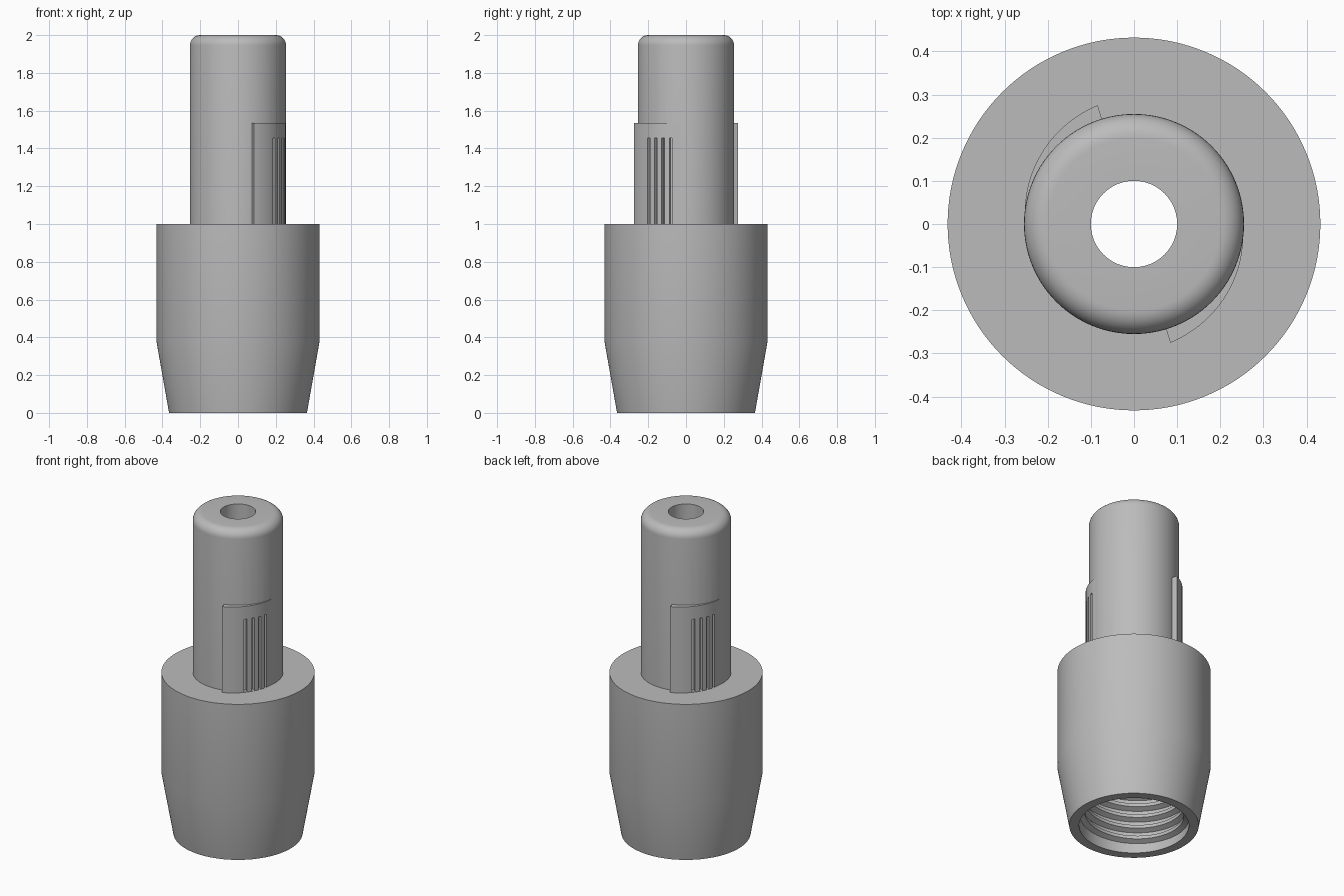
import bpy, bmesh
from math import sin, cos, pi, radians

old = bpy.data.objects.get("Cube")
if old:
    bpy.data.objects.remove(old, do_unlink=True)

grey = bpy.data.materials.new("plain grey")
grey.use_nodes = True
grey.diffuse_color = (0.5, 0.5, 0.5, 1)
grey.node_tree.nodes["Principled BSDF"].inputs["Base Color"].default_value = (0.5, 0.5, 0.5, 1)


def skin(name, sections, closed=False):
    """Bridge equal cross-sections into a closed solid."""
    bm = bmesh.new()
    rings = [[bm.verts.new(p) for p in sec] for sec in sections]
    count, n = len(rings), len(rings[0])
    for i in range(count if closed else count - 1):
        a, b = rings[i], rings[(i + 1) % count]
        for j in range(n):
            k = (j + 1) % n
            bm.faces.new((a[j], b[j], b[k], a[k]))
    if not closed:
        bm.faces.new(rings[0])
        bm.faces.new(rings[-1])
    bmesh.ops.recalc_face_normals(bm, faces=bm.faces)
    mesh = bpy.data.meshes.new(name)
    bm.to_mesh(mesh)
    bm.free()
    obj = bpy.data.objects.new(name, mesh)
    bpy.context.collection.objects.link(obj)
    mesh.materials.append(grey)
    return obj


def polar(r, a, z):
    return (r * cos(a), r * sin(a), z)


def finish(obj):
    """Apply modifiers, then smooth with sharp edges."""
    bpy.ops.object.select_all(action='DESELECT')
    obj.select_set(True)
    bpy.context.view_layer.objects.active = obj
    for m in list(obj.modifiers):
        bpy.ops.object.modifier_apply(modifier=m.name)
    bpy.ops.object.shade_smooth_by_angle(angle=radians(30))


# Turned body: tapered collar, rounded stem, narrow bore and wide socket
SEG = 128
STEM, ROUND, BORE, SOCKET = 0.255, 0.055, 0.10, 0.31
profile = [(0.365, 0), (0.432, 0.38), (0.432, 1.0), (STEM, 1.0)]
for i in range(9):
    t = i * pi / 16
    profile.append((STEM - ROUND + ROUND * cos(t), 2 - ROUND + ROUND * sin(t)))
profile += [(BORE, 2), (BORE, 0.8), (SOCKET, 0.8), (SOCKET, 0)]
body = skin("body", [[polar(r, 2 * pi * i / SEG, z) for r, z in profile]
                     for i in range(SEG)], closed=True)

# Internal screw thread
PITCH, TURNS, STEPS = 0.07, 10, 64
ridge = [(SOCKET + 0.005, -0.026), (0.28, -0.010), (0.28, 0.010), (SOCKET + 0.005, 0.026)]
thread = skin("socket_thread", [[polar(r, 2 * pi * i / STEPS, 0.04 + PITCH * i / STEPS + dz)
                                 for r, dz in ridge] for i in range(TURNS * STEPS + 1)])

# Two opposite ramped vanes that fade into the stem
START, SWEEP, N = radians(-73), radians(65), 24
vanes, cutters = [], []
for side, turn in (("front", 0), ("back", pi)):
    sections = []
    for i in range(N + 1):
        a = START + turn + SWEEP * i / N
        r = 0.288 + (STEM - 0.288) * i / N
        sections.append([polar(0.245, a, 0.99), polar(r, a, 0.99),
                         polar(r, a, 1.535), polar(0.245, a, 1.535)])
    vanes.append(skin(side + "_vane", sections))
    # Grip groove cutters
    for g in range(4):
        c, w = radians(-46 + 9.3 * g) + turn, radians(1.7)
        cutters.append(skin(f"{side}_groove_cutter_{g}", [
            [polar(0.24, a, 1.001), polar(0.32, a, 1.001),
             polar(0.32, a, 1.455), polar(0.24, a, 1.455)] for a in (c - w, c + w)]))

# Cut the grooves through vanes and stem
for obj in [body] + vanes:
    for cutter in cutters:
        m = obj.modifiers.new("groove", 'BOOLEAN')
        m.operation, m.solver, m.object = 'DIFFERENCE', 'EXACT', cutter
for obj in [body, thread] + vanes:
    finish(obj)
for cutter in cutters:
    bpy.data.objects.remove(cutter, do_unlink=True)
